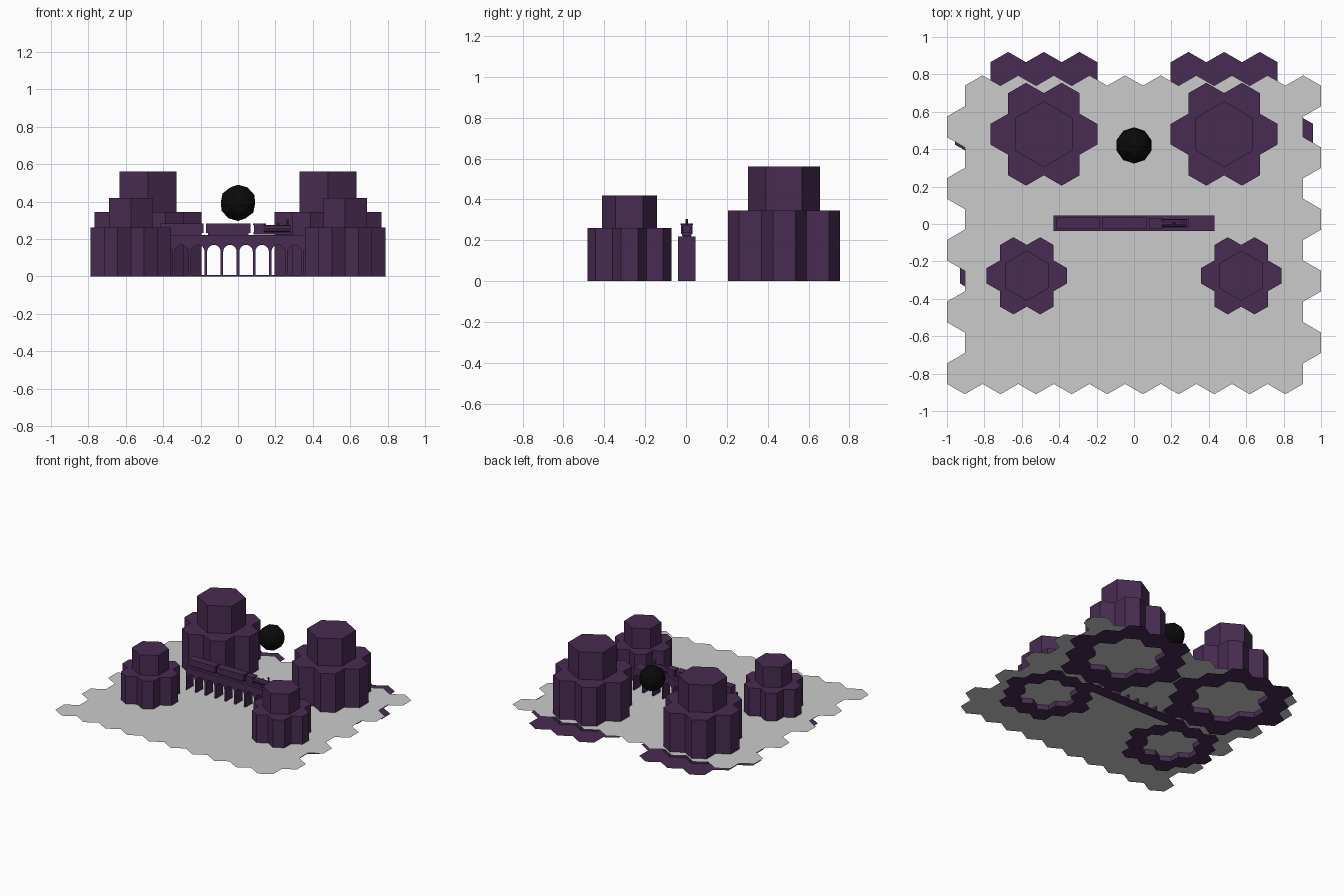
import bpy, bmesh, math
from mathutils import Matrix, Vector

if "Cube" in bpy.data.objects:
    bpy.data.objects.remove(bpy.data.objects["Cube"])

S3 = math.sqrt(3)
GROUND_Z = 0.04


def material(name, rgb):
    m = bpy.data.materials.new(name)
    m.diffuse_color = (*rgb, 1)
    m.use_nodes = True
    m.node_tree.nodes["Principled BSDF"].inputs["Base Color"].default_value = m.diffuse_color
    return m


purple = material("dark_purple", (0.065, 0.025, 0.085))
black = material("black", (0.003, 0.003, 0.003))


def finish(bm, name, mat=None):
    me = bpy.data.meshes.new(name)
    bm.to_mesh(me)
    bm.free()
    if mat:
        me.materials.append(mat)
    ob = bpy.data.objects.new(name, me)
    bpy.context.collection.objects.link(ob)
    return ob


def hex_cells(bm, centres, r, z):
    """Flat pointed-top hexagons joined along their shared edges."""
    faces = []
    for cx, cy in centres:
        vs = [bm.verts.new((cx + r * math.cos(math.radians(90 + 60 * k)),
                            cy + r * math.sin(math.radians(90 + 60 * k)), z))
              for k in range(6)]
        faces.append(bm.faces.new(vs))
    return faces


def hex_disc(cx, cy, r, lo, hi):
    """Cell centres whose hex distance from the middle is lo..hi."""
    out = []
    for q in range(-hi, hi + 1):
        for s in range(-hi, hi + 1):
            d = max(abs(q), abs(s), abs(q + s))
            if lo <= d <= hi:
                out.append((cx + S3 * r * (q + s / 2), cy + 1.5 * r * s))
    return out


def raise_cells(bm, centres, r, z0, z1):
    """Open-bottomed prism over a cluster of hexagons."""
    part = bmesh.new()
    hex_cells(part, centres, r, z0)
    bmesh.ops.remove_doubles(part, verts=part.verts, dist=0.001)
    ret = bmesh.ops.extrude_face_region(part, geom=part.faces[:])
    top = [g for g in ret["geom"] if isinstance(g, bmesh.types.BMVert)]
    bmesh.ops.translate(part, verts=top, vec=(0, 0, z1 - z0))
    low = [f for f in part.faces if all(v.co.z < z0 + 1e-5 for v in f.verts)]
    bmesh.ops.delete(part, geom=low, context='FACES')
    bmesh.ops.recalc_face_normals(part, faces=part.faces)
    me = bpy.data.meshes.new("tmp")
    part.to_mesh(me)
    part.free()
    bm.from_mesh(me)
    bpy.data.meshes.remove(me)


# ground: ten staggered rows of hexagons
w = 2 / 10.5
r = w / S3
bm = bmesh.new()
hex_cells(bm, [(-1 + w / 2 + w * i + (j % 2) * w / 2, -0.91 + r + 1.5 * r * j)
               for j in range(10) for i in range(10)], r, GROUND_Z)
bmesh.ops.remove_doubles(bm, verts=bm.verts, dist=0.001)
finish(bm, "ground")


# stepped hexagonal towers, each with a flat skirt ring below the ground
def tower(name, cx, cy, r, r_top, z_mid, z_top):
    bm = bmesh.new()
    hex_cells(bm, hex_disc(cx, cy, r, 2, 2), r, 0)
    raise_cells(bm, hex_disc(cx, cy, r, 0, 1), r, 0, z_mid)
    raise_cells(bm, [(cx, cy)], r_top, z_mid, z_top)
    finish(bm, name, purple)


for side, sx in (("left", -1), ("right", 1)):
    tower("back_tower_" + side, sx * 0.482, 0.48, r, 0.176, 0.345, 0.562)
    tower("front_tower_" + side, sx * 0.573, -0.277, 0.0825, 0.134, 0.26, 0.42)


def box(bm, x0, x1, y0, y1, z0, z1):
    m = (Matrix.Translation(((x0 + x1) / 2, (y0 + y1) / 2, (z0 + z1) / 2))
         @ Matrix.Diagonal((x1 - x0, y1 - y0, z1 - z0, 1)))
    bmesh.ops.create_cube(bm, size=1, matrix=m)


# viaduct: arched profile extruded across its width
YC = 0.004
half, bays, z_base, z_deck, ar = 0.43, 10, 0.006, 0.22, 0.036
pitch = 2 * half / bays
pts = [(-half, z_base), (-half, z_deck), (half, z_deck), (half, z_base)]
for i in reversed(range(bays)):
    cx = -half + pitch * (i + 0.5)
    pts.append((cx + ar, z_base))
    pts += [(cx + ar * math.cos(math.pi * k / 10),
             0.132 + ar * math.sin(math.pi * k / 10)) for k in range(11)]
    pts.append((cx - ar, z_base))
bm = bmesh.new()
f = bm.faces.new([bm.verts.new((x, YC - 0.042, z)) for x, z in pts])
ret = bmesh.ops.extrude_face_region(bm, geom=[f], use_keep_orig=True)
bmesh.ops.translate(bm, vec=(0, 0.084, 0),
                    verts=[g for g in ret["geom"] if isinstance(g, bmesh.types.BMVert)])
bmesh.ops.recalc_face_normals(bm, faces=bm.faces)
box(bm, -half, half, YC - 0.042, YC + 0.042, 0, z_base)
finish(bm, "viaduct", purple)


# carriages
def carriage(name, x0, x1):
    bm = bmesh.new()
    box(bm, x0 + 0.01, x1 - 0.01, YC - 0.02, YC + 0.02, 0.22, 0.232)
    box(bm, x0, x1, YC - 0.028, YC + 0.028, 0.232, 0.275)
    box(bm, x0, x1, YC - 0.031, YC + 0.031, 0.275, 0.283)
    finish(bm, name, purple)


carriage("carriage_rear", -0.415, -0.185)
carriage("carriage_front", -0.17, 0.067)


# locomotive: frame, cab, boiler and stacks
def drum(bm, centre, r0, r1, length, axis='Z'):
    m = Matrix.Translation(Vector(centre))
    if axis == 'X':
        m = m @ Matrix.Rotation(math.pi / 2, 4, 'Y')
    bmesh.ops.create_cone(bm, cap_ends=True, segments=10, radius1=r0, radius2=r1,
                          depth=length, matrix=m)


bm = bmesh.new()
box(bm, 0.083, 0.295, YC - 0.024, YC + 0.024, 0.224, 0.238)
box(bm, 0.085, 0.14, YC - 0.024, YC + 0.024, 0.238, 0.275)
box(bm, 0.08, 0.15, YC - 0.028, YC + 0.028, 0.275, 0.283)
drum(bm, (0.21, YC, 0.256), 0.021, 0.021, 0.14, 'X')
drum(bm, (0.265, YC, 0.287), 0.005, 0.007, 0.036)
drum(bm, (0.215, YC, 0.278), 0.007, 0.005, 0.014)
finish(bm, "locomotive", purple)

# floating ball
bm = bmesh.new()
bmesh.ops.create_icosphere(bm, subdivisions=2, radius=0.097,
                           matrix=Matrix.Translation((0, 0.42, 0.393)))
finish(bm, "ball", black)
